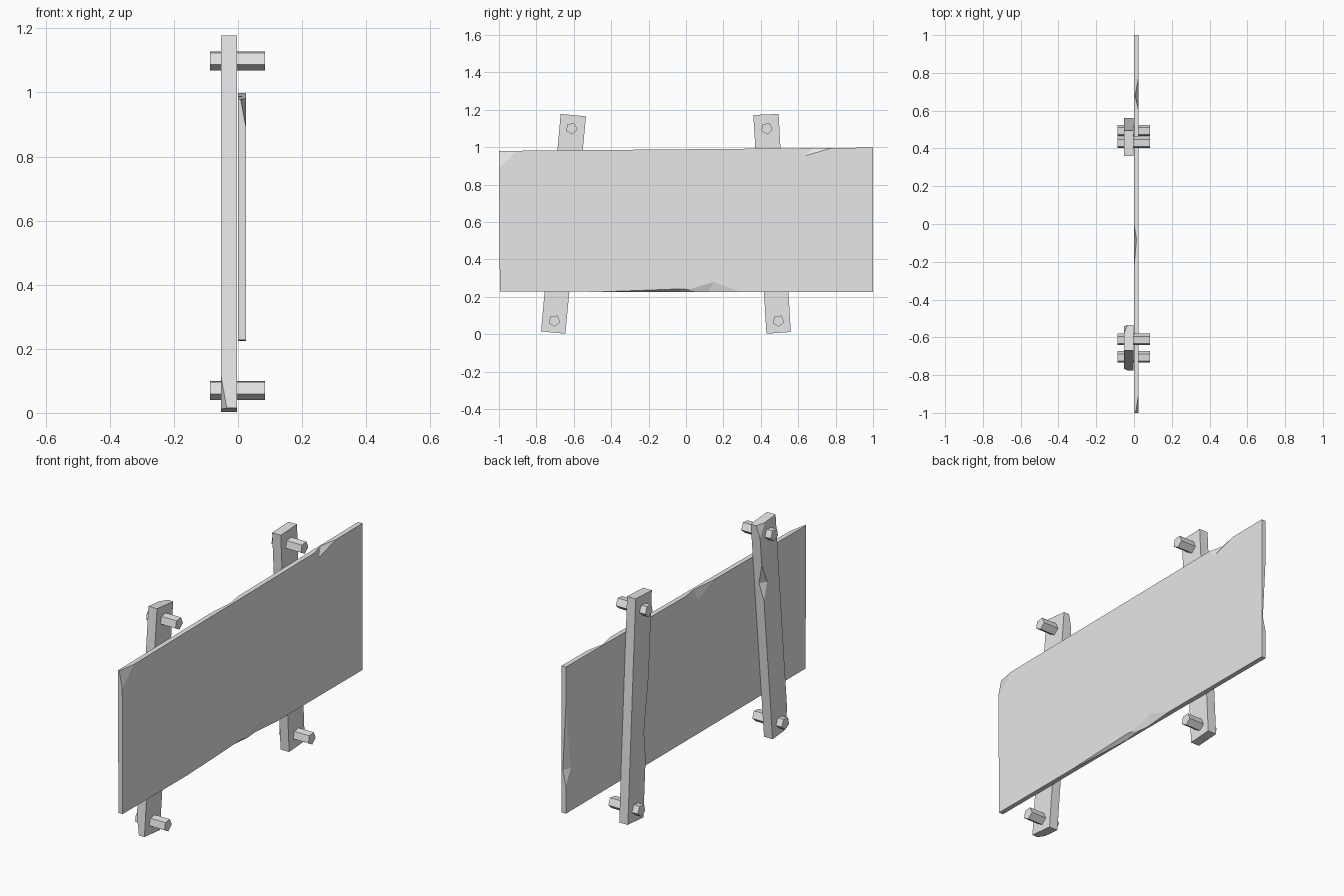
import bpy
import bmesh
import math
from mathutils import Vector

old = bpy.data.objects.get("Cube")
if old:
    bpy.data.objects.remove(old, do_unlink=True)

grey = bpy.data.materials.new("plain_grey")
grey.use_nodes = True
grey.diffuse_color = (0.8, 0.8, 0.8, 1)
grey.node_tree.nodes["Principled BSDF"].inputs["Base Color"].default_value = (0.8, 0.8, 0.8, 1)


def make_object(name, bm):
    bmesh.ops.recalc_face_normals(bm, faces=bm.faces[:])
    mesh = bpy.data.meshes.new(name)
    bm.to_mesh(mesh)
    bm.free()
    mesh.materials.append(grey)
    obj = bpy.data.objects.new(name, mesh)
    bpy.context.collection.objects.link(obj)
    return obj


def slab(name, outline, x_back, x_front):
    """Extrude a (y, z) outline along x."""
    bm = bmesh.new()
    face = bm.faces.new([bm.verts.new((x_back, y, z)) for y, z in outline])
    extruded = bmesh.ops.extrude_face_region(bm, geom=[face])
    moved = [v for v in extruded["geom"] if isinstance(v, bmesh.types.BMVert)]
    bmesh.ops.translate(bm, verts=moved, vec=(x_front - x_back, 0, 0))
    return make_object(name, bm)


def chip(obj, kept, removed):
    """Split off a sliver: kept points lie on the new faces, removed ones on the lost edge."""
    centre = sum((Vector(p) for p in kept), Vector()) / len(kept)
    bm = bmesh.new()
    for p in kept + removed:
        bm.verts.new(centre + (Vector(p) - centre) * 1.3)
    bmesh.ops.convex_hull(bm, input=bm.verts[:])
    cutter = make_object("chip_cutter", bm)
    cutter.hide_render = True
    mod = obj.modifiers.new("chip", "BOOLEAN")
    mod.operation = "DIFFERENCE"
    mod.solver = "EXACT"
    mod.object = cutter
    bpy.context.view_layer.objects.active = obj
    bpy.ops.object.modifier_apply(modifier=mod.name)
    bpy.data.objects.remove(cutter, do_unlink=True)


# Wide board, slightly out of square
F = 0.025
board = slab("board", [(-0.995, 0.228), (1, 0.225), (1, 0.998), (-1, 0.98)], 0, F)

# Chipped upper corner
chip(board, [(F, -0.9, 0.981), (F, -1, 0.89), (0.008, -1, 0.98)], [(F, -1, 0.98)])
# Chips along the top edge, front and back
chip(board, [(F, 0.64, 0.955), (0.005, 0.68, 0.995)], [(F, 0.6, 0.994), (F, 0.78, 0.996)])
chip(board, [(0, -0.1, 0.93), (0.013, -0.08, 0.988)], [(0, -0.23, 0.987), (0, 0, 0.989)])
# Chips along the bottom edge
chip(board, [(F, -0.02, 0.243), (0.003, -0.05, 0.226)], [(F, -0.45, 0.227), (F, 0.12, 0.226)])
chip(board, [(F, 0.15, 0.28), (0.01, 0.12, 0.226)], [(F, -0.03, 0.226), (F, 0.29, 0.226)])
# Long chip down the end of the board
chip(board, [(0, 0.96, 0.45), (0.018, 1, 0.45)], [(0, 1, 0.37), (0, 1, 0.8)])

# Leaning straps behind the board
B = -0.053
strap_a = slab("front_strap", [(-0.775, 0.015), (-0.645, 0.003), (-0.535, 1.165), (-0.67, 1.178)], B, -0.003)
strap_b = slab("back_strap", [(0.43, 0.003), (0.56, 0.012), (0.495, 1.178), (0.36, 1.172)], B, -0.003)

# Chips on the strap edges and corners
chip(strap_a, [(B, -0.6, 0.85), (-0.03, -0.565, 0.85)], [(B, -0.573, 0.76), (B, -0.556, 0.95)])
chip(strap_a, [(B, -0.58, 1.169), (B, -0.541, 1.1), (-0.035, -0.535, 1.165)], [(B, -0.535, 1.165)])
chip(strap_a, [(B, -0.766, 0.115), (-0.035, -0.775, 0.015), (B, -0.74, 0.012)], [(B, -0.775, 0.015)])
chip(strap_b, [(B, 0.425, 0.45), (-0.03, 0.403, 0.45)], [(B, 0.412, 0.3), (B, 0.385, 0.75)])

# Five-sided pegs through the strap ends
pegs = {
    "front_upper_peg": (-0.612, 1.1),
    "front_lower_peg": (-0.704, 0.072),
    "back_upper_peg": (0.432, 1.1),
    "back_lower_peg": (0.494, 0.072),
}
for name, (y, z) in pegs.items():
    angles = [math.radians(60 + 72 * i) for i in range(5)]
    ring = [(y + 0.032 * math.cos(a), z + 0.032 * math.sin(a)) for a in angles]
    slab(name, ring, -0.087, 0.085)
